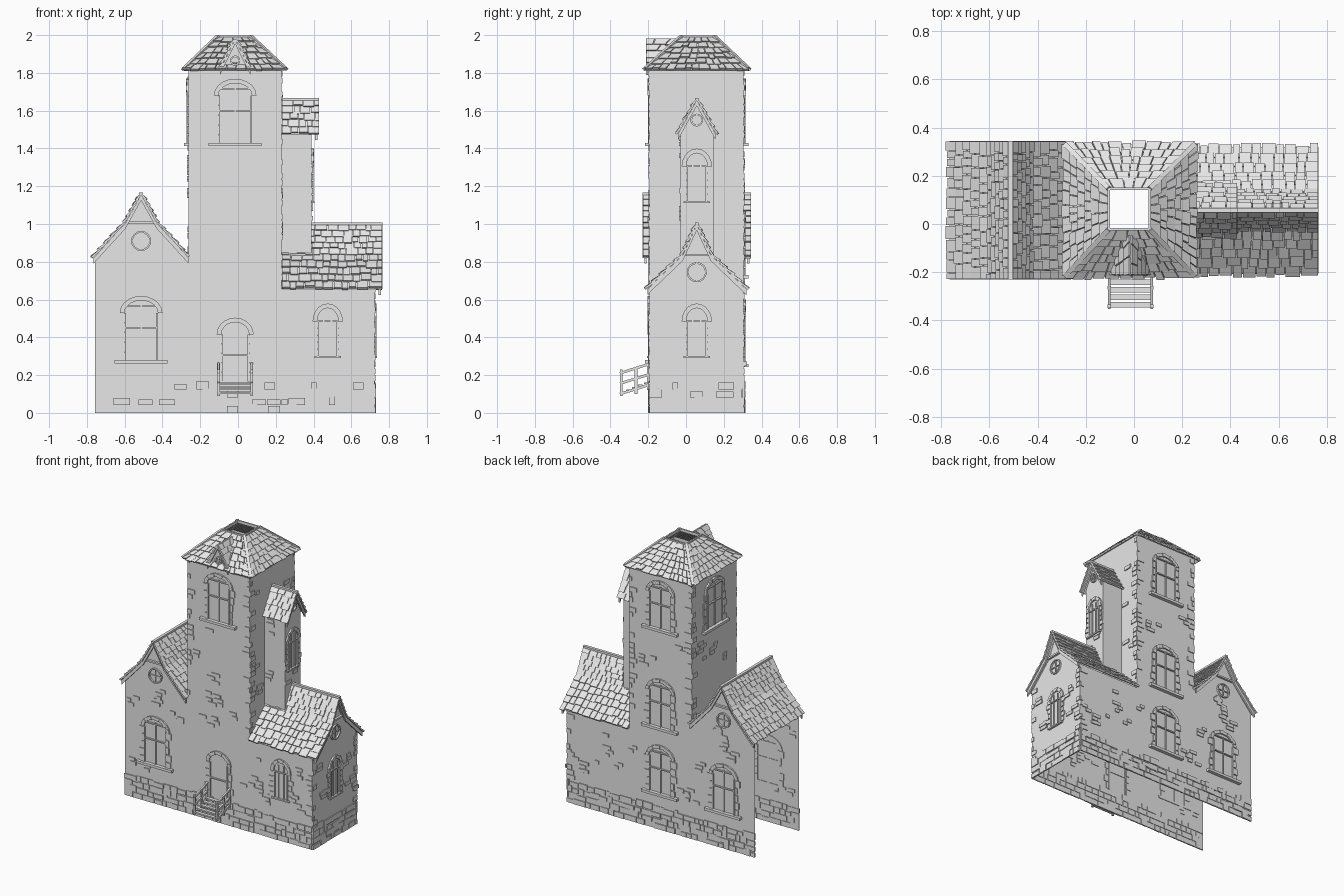
import bpy, bmesh, math, random
from mathutils import Vector

random.seed(7)
cube = bpy.data.objects.get("Cube")
if cube:
    bpy.data.objects.remove(cube, do_unlink=True)

stone = bpy.data.materials.new("plain_grey")
stone.use_nodes = True
stone.diffuse_color = (0.8, 0.8, 0.8, 1)
stone.node_tree.nodes["Principled BSDF"].inputs["Base Color"].default_value = (0.8, 0.8, 0.8, 1)

# Wall planes: each maps (along, height, outward) to a point
WALLS = {
    "front": lambda u, v, d: Vector((u, -0.192 - d, v)),
    "back": lambda u, v, d: Vector((u, 0.305 + d, v)),
    "right": lambda u, v, d: Vector((0.722 + d, u, v)),
    "turret": lambda u, v, d: Vector((0.39 + d, u, v)),
    "turret_front": lambda u, v, d: Vector((u, -0.03 - d, v)),
    "turret_back": lambda u, v, d: Vector((u, 0.145 + d, v)),
    "tower_left": lambda u, v, d: Vector((-0.262 - d, u, v)),
    "tower_right": lambda u, v, d: Vector((0.23 + d, u, v)),
}
TX, CY, LX = -0.015, 0.057, -0.513   # tower middle, wing ridge, left wing middle


def finish(bm, name, recalc=True):
    if recalc:
        bmesh.ops.recalc_face_normals(bm, faces=bm.faces)
    mesh = bpy.data.meshes.new(name)
    bm.to_mesh(mesh)
    bm.free()
    mesh.materials.append(stone)
    bpy.context.collection.objects.link(bpy.data.objects.new(name, mesh))


def hexa(bm, pts):
    v = [bm.verts.new(p) for p in pts]
    for f in ((3, 2, 1, 0), (4, 5, 6, 7), (0, 1, 5, 4), (1, 2, 6, 5), (2, 3, 7, 6), (3, 0, 4, 7)):
        bm.faces.new([v[i] for i in f])


def box(bm, w, u0, u1, v0, v1, depth, back=-0.004):
    hexa(bm, [w(u, v, d) for d in (back, depth)
              for u, v in ((u0, v0), (u1, v0), (u1, v1), (u0, v1))])


def band(bm, w, inner, outer, depth, back=-0.004):
    for i in range(len(inner) - 1):
        ring = (inner[i], inner[i + 1], outer[i + 1], outer[i])
        hexa(bm, [w(u, v, d) for d in (back, depth) for u, v in ring])


def beam(bm, p, q, width, height):
    p, q = Vector(p), Vector(q)
    side = (q - p).cross(Vector((0, 0, 1)))
    if side.length < 1e-5:
        side = Vector((1, 0, 0))
    side = side.normalized() * width / 2
    up = side.cross(q - p).normalized() * height / 2
    hexa(bm, [e + s * side + t * up for e in (p, q)
              for s, t in ((-1, -1), (1, -1), (1, 1), (-1, 1))])


def arc(c, v, rx, rz, a0=0.0, a1=math.pi, n=10):
    return [(c + rx * math.cos(a0 + (a1 - a0) * i / n),
             v + rz * math.sin(a0 + (a1 - a0) * i / n)) for i in range(n + 1)]


# Walls as thin sheets; the left end and the underside stay open
def wall(name, side, pts):
    w = WALLS[side]
    bm = bmesh.new()
    face = bm.faces.new([bm.verts.new(w(u, v, 0)) for u, v in pts])
    face.normal_update()
    if face.normal.dot(w(0, 0, 1) - w(0, 0, 0)) < 0:
        face.normal_flip()
    finish(bm, name, recalc=False)


def gable(c, half, eave, knee, knee_z, top):
    return [(c - half, eave), (c - knee, knee_z), (c, top), (c + knee, knee_z), (c + half, eave)]


left_gable = gable(LX, 0.252, 0.82, 0.083, 1.005, 1.155)
right_gable = gable(CY, 0.262, 0.655, 0.074, 0.835, 0.995)
turret_gable = [(CY - 0.1, 1.475), (CY, 1.655), (CY + 0.1, 1.475)]
long_wall = [(-0.757, 0), (0.722, 0), (0.722, 0.66), (0.23, 0.66), (0.23, 1.83), (-0.262, 1.83)]
for side in ("front", "back"):
    wall(side + "_wall", side, long_wall + [(-0.262, 0.82)] + left_gable[3:0:-1] + [(-0.757, 0.82)])
wall("right_wall", "right", [(-0.192, 0), (0.305, 0), (0.305, 0.67)] + right_gable[3:0:-1] + [(-0.192, 0.67)])
wall("tower_left_wall", "tower_left", [(-0.192, 0.82), (0.305, 0.82), (0.305, 1.83), (-0.192, 1.83)])
wall("tower_right_wall", "tower_right", [(-0.192, 0.66), (0.305, 0.66), (0.305, 1.83), (-0.192, 1.83)])
wall("turret_wall", "turret", [(-0.03, 0.75), (0.145, 0.75), (0.145, 1.49), (CY, 1.65), (-0.03, 1.49)])
for side in ("turret_front", "turret_back"):
    wall(side + "_wall", side, [(0.23, 0.75), (0.39, 0.75), (0.39, 1.49), (0.23, 1.49)])
wall("dormer_wall", "front", [(TX - 0.075, 1.81), (TX + 0.075, 1.81), (TX, 1.975)])


# Roof slopes: a sheet below and rows of rough, tilted shingles above
def slope(tiles, sheet, a, b, c, d, rows):
    a, b, c, d = map(Vector, (a, b, c, d))
    n = (c - a).cross(d - b).normalized()
    if n.z < 0:
        a, b, c, d, n = b, a, d, c, -n
    corners = [a, b, c, d]
    if (a - b).length < 1e-5:
        corners = [a, c, d]
    sheet.faces.new([sheet.verts.new(p) for p in corners])
    for r in range(rows):
        t0, t1 = r / rows, min(1, (r + 1.2) / rows)
        length = (a.lerp(d, t0) - b.lerp(c, t0)).length
        s = 0
        while s < 1:
            e = s + random.uniform(0.03, 0.065) / max(length, 0.03)
            if 1 - e < 0.02 / max(length, 0.03):
                e = 1
            tj = t0 + random.uniform(-0.16, 0.12) / rows
            lift = random.uniform(0.01, 0.016)
            gap = 0.002 / max(length, 0.03)
            low = [a.lerp(d, tj).lerp(b.lerp(c, tj), k) for k in (s + gap, e - gap)]
            high = [a.lerp(d, t1).lerp(b.lerp(c, t1), k) for k in (e - gap, s + gap)]
            base = [p + n * lift * 0.3 for p in low] + [p - n * 0.002 for p in high]
            hexa(tiles, base + [p + n * (lift + 0.004) for p in low] + [p + n * 0.007 for p in high])
            s = e


def roof(name, slopes):
    tiles, sheet = bmesh.new(), bmesh.new()
    for args in slopes:
        slope(tiles, sheet, *args)
    finish(tiles, name + "_shingles")
    finish(sheet, name + "_sheet", recalc=False)


def gable_roof(name, prof, along_x, s0, s1, rows):
    def at(s, p):
        return Vector((s, p[0], p[1])) if along_x else Vector((p[0], s, p[1]))
    parts = []
    for p, q in zip(prof, prof[1:]):
        lo, hi = sorted((p, q), key=lambda k: k[1])
        parts.append((at(s0, lo), at(s1, lo), at(s1, hi), at(s0, hi), rows))
    roof(name, parts)
    cap = bmesh.new()
    top = prof[len(prof) // 2]
    beam(cap, at(s0, top) + Vector((0, 0, 0.006)), at(s1, top) + Vector((0, 0, 0.006)), 0.02, 0.014)
    finish(cap, name + "_ridge_cap")


gable_roof("left_wing_roof", left_gable, False, -0.23, 0.345, 5)
gable_roof("right_wing_roof", right_gable, True, 0.23, 0.765, 5)
gable_roof("turret_roof", turret_gable, True, 0.23, 0.43, 5)

# Tower roof: four slopes rising to an open square
def square(x0, x1, y0, y1, z):
    return [Vector(p) for p in ((x0, y0, z), (x1, y0, z), (x1, y1, z), (x0, y1, z))]


low = square(-0.285, 0.25, -0.215, 0.33, 1.812)
top = square(-0.105, 0.065, -0.022, 0.147, 1.985)
roof("tower_roof", [(low[i], low[(i + 1) % 4], top[(i + 1) % 4], top[i], 6) for i in range(4)])
trim = bmesh.new()
up = Vector((0, 0, 0.008))
for i in range(4):
    beam(trim, low[i] + up, top[i] + up, 0.02, 0.02)
    beam(trim, top[i] + up * 0.5, top[(i + 1) % 4] + up * 0.5, 0.01, 0.02)
finish(trim, "tower_roof_hips")
ridge = [(TX, -0.213, 1.978), (TX, -0.03, 1.978)]
roof("dormer_roof", [((TX + s, -0.213, 1.815),) * 2 + (ridge[1], ridge[0], 5) for s in (-0.08, 0.08)])

# Gable trim boards with a collar, and round vents with a cross
trim = bmesh.new()
for side, prof, drop, out in (("front", left_gable, 0.03, 0.028), ("back", left_gable, 0.03, 0.03),
                              ("right", right_gable, 0.03, 0.034), ("turret", turret_gable, 0.03, 0.03),
                              ("front", [(TX - 0.08, 1.815), (TX, 1.978), (TX + 0.08, 1.815)], 0.025, 0.02)):
    band(trim, WALLS[side], [(u, v - drop) for u, v in prof], prof, out, out - 0.012)
for side, c, v in (("front", LX, 1.0), ("back", LX, 1.0), ("right", CY, 0.83)):
    box(trim, WALLS[side], c - 0.075, c + 0.075, v, v + 0.012, 0.015)
finish(trim, "gable_trim")
vents = bmesh.new()
for side, c, v, r in (("front", LX, 0.91, 0.053), ("back", LX, 0.91, 0.053), ("right", CY, 0.745, 0.053),
                      ("turret", CY, 1.55, 0.034), ("front", TX, 1.865, 0.027)):
    w, full = WALLS[side], 2 * math.pi
    band(vents, w, arc(c, v, r - 0.009, r - 0.009, 0, full, 16), arc(c, v, r, r, 0, full, 16), 0.012)
    box(vents, w, c - 0.003, c + 0.003, v - r, v + r, 0.007)
    box(vents, w, c - r, c + r, v - 0.003, v + 0.003, 0.007)
finish(vents, "round_vents")


# Arched windows and door
def arched(bm, w, c, v, hw, h, rise, bars, rails):
    for s in (-1, 1):
        box(bm, w, c + s * hw - 0.005, c + s * hw + 0.005, v, v + h, 0.01)
    for k in bars:
        box(bm, w, c + k - 0.004, c + k + 0.004, v, v + h + rise * 0.7, 0.007)
    for k in rails:
        box(bm, w, c - hw, c + hw, v + k - 0.004, v + k + 0.004, 0.01)
    inner, outer = arc(c, v + h, hw + 0.004, rise), arc(c, v + h, hw + 0.028, rise + 0.024)
    band(bm, w, inner, outer, 0.008)
    for i in range(0, 10, 2):
        band(bm, w, inner[i:i + 2], outer[i:i + 2], 0.012)
    for k in range(5):
        edge = hw + random.uniform(0.02, 0.045)
        for s in (-1, 1):
            a, b = sorted((c + s * (hw + 0.006), c + s * edge))
            box(bm, w, a, b, v + h * k / 5 + 0.004, v + h * (k + 1) / 5 - 0.004, 0.007)


windows = bmesh.new()
for side, c, v in (("front", TX, 1.42), ("front", LX, 0.27), ("back", TX, 1.42), ("back", TX, 0.72),
                   ("back", TX, 0.25), ("back", LX, 0.25), ("tower_left", CY, 1.42)):
    arched(windows, WALLS[side], c, v, 0.085, 0.26, 0.065, [0], [0.18, 0.295])
    box(windows, WALLS[side], c - 0.14, c + 0.14, v - 0.008, v + 0.01, 0.025)
for side, c, v in (("front", 0.475, 0.3), ("right", CY, 0.3), ("turret", CY, 1.12)):
    arched(windows, WALLS[side], c, v, 0.052, 0.185, 0.07, [-0.02, 0.02], [0.185])
    box(windows, WALLS[side], c - 0.07, c + 0.07, v - 0.01, v, 0.015)
finish(windows, "windows")
door = bmesh.new()
arched(door, WALLS["front"], TX, 0.165, 0.07, 0.25, 0.065, [], [0.14])
finish(door, "door")

# Entry steps with railings
steps = bmesh.new()
for i in range(5):
    y, z = -0.335 + i * 0.031, 0.105 + i * 0.013
    beam(steps, (TX - 0.085, y, z), (TX + 0.085, y, z), 0.024, 0.01)
for x in (TX - 0.088, TX + 0.088):
    for z in (0.1, 0.155, 0.21):
        beam(steps, (x, -0.35, z), (x, -0.192, z + 0.05), 0.011, 0.014)
    for y, z in ((-0.342, 0.09), (-0.265, 0.1), (-0.2, 0.12)):
        beam(steps, (x, y, z), (x, y, z + 0.14), 0.014, 0.014)
finish(steps, "entry_steps")

# Stone base courses
base = bmesh.new()
for side, u0, u1 in (("front", -0.757, 0.722), ("back", -0.757, 0.722), ("right", -0.192, 0.305)):
    for row in range(4):
        u = u0
        while u < u1:
            e = min(u1, u + random.uniform(0.03, 0.1))
            tall = random.choice((0.037, 0.037, 0.03, 0.046))
            box(base, WALLS[side], u, e - 0.004, row * 0.041, row * 0.041 + tall, random.uniform(0.003, 0.009))
            u = e
finish(base, "stone_base")

# Scattered wall bricks and corner stones
bricks = bmesh.new()
for side, u0, u1, v0, v1, count in (
        ("front", -0.72, -0.32, 0.62, 0.82, 5), ("front", -0.72, -0.2, 0.2, 0.24, 3),
        ("front", -0.24, 0.16, 0.55, 1.36, 9), ("front", 0.12, 0.36, 0.2, 0.62, 5),
        ("front", 0.56, 0.66, 0.2, 0.62, 3), ("back", -0.24, 0.16, 1.1, 1.36, 4),
        ("back", 0.15, 0.66, 0.2, 0.62, 8), ("back", -0.72, -0.2, 0.62, 0.8, 5),
        ("back", -0.36, -0.2, 0.2, 0.6, 4), ("right", -0.17, -0.06, 0.2, 0.6, 3),
        ("right", 0.15, 0.24, 0.2, 0.6, 3), ("tower_right", -0.17, -0.07, 0.9, 1.75, 4),
        ("tower_right", 0.16, 0.24, 0.9, 1.75, 5), ("tower_left", -0.17, 0.22, 1.1, 1.36, 5),
        ("turret", -0.02, 0.08, 0.95, 1.07, 2), ("turret_front", 0.25, 0.33, 0.9, 1.45, 3)):
    for _ in range(count):
        u, v = random.uniform(u0, u1), random.uniform(v0, v1)
        for k in range(random.randint(1, 3)):
            a = u + random.uniform(-0.03, 0.03)
            box(bricks, WALLS[side], a, a + random.uniform(0.03, 0.07), v + k * 0.027, v + k * 0.027 + 0.023, 0.007)
for side, corner, inward, v0, v1 in (
        ("front", 0.722, -1, 0.17, 0.64), ("right", -0.192, 1, 0.17, 0.64), ("right", 0.305, -1, 0.17, 0.64),
        ("back", 0.722, -1, 0.17, 0.64), ("front", -0.262, 1, 0.85, 1.8), ("front", 0.23, -1, 0.7, 1.8),
        ("back", -0.262, 1, 0.85, 1.8), ("back", 0.23, -1, 0.7, 1.8), ("tower_left", 0.305, -1, 0.85, 1.8),
        ("tower_right", -0.192, 1, 0.7, 1.8), ("tower_right", 0.305, -1, 0.7, 1.8)):
    v = v0
    while v < v1:
        a, b = sorted((corner, corner + inward * random.uniform(0.015, 0.06)))
        if random.random() < 0.6:
            box(bricks, WALLS[side], a, b, v, v + 0.03, 0.006)
        v += 0.036
finish(bricks, "wall_bricks")
